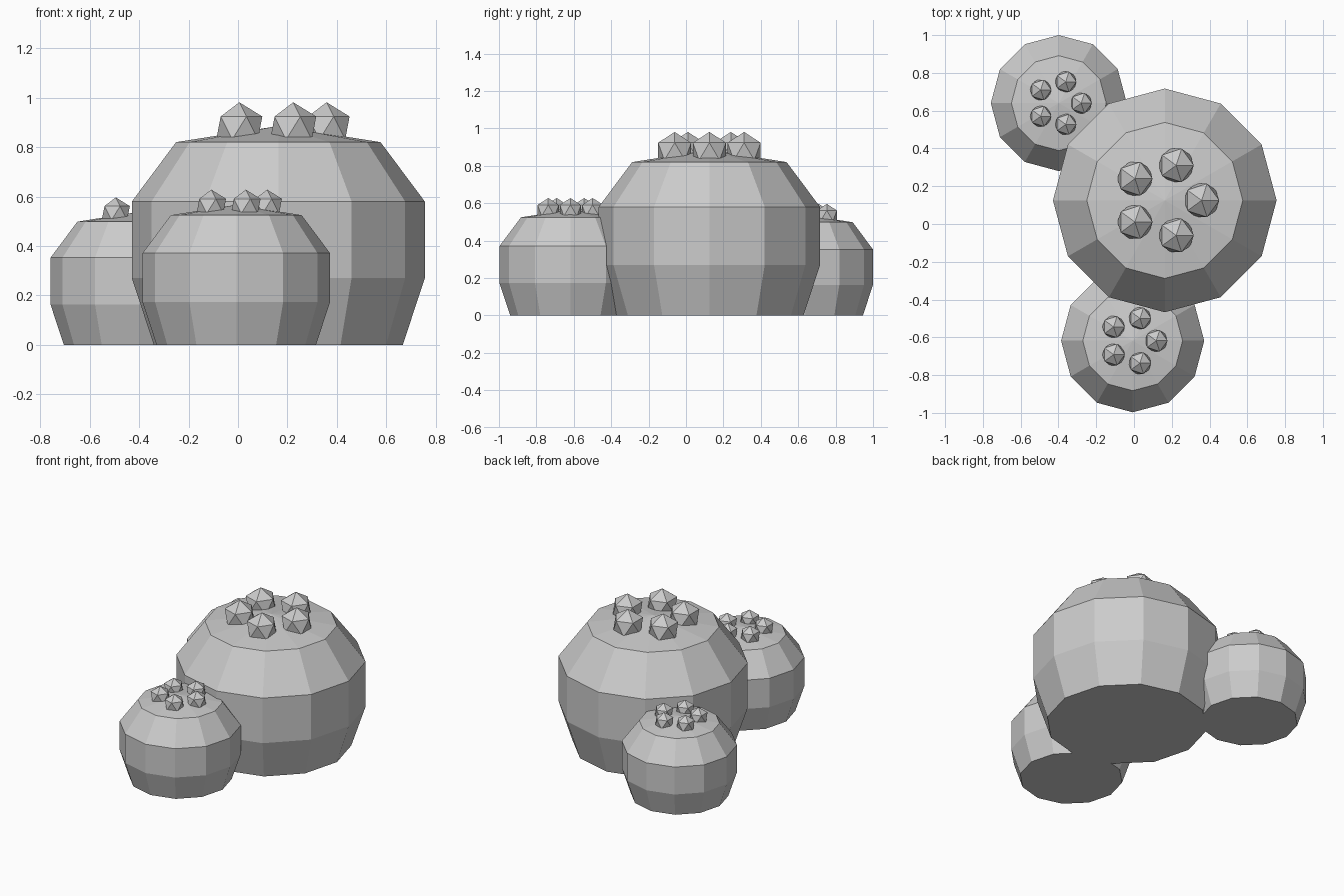
import bpy, bmesh
from math import cos, sin, tau
from mathutils import Matrix, Vector

cube = bpy.data.objects.get("Cube")
if cube:
    bpy.data.objects.remove(cube)

grey = bpy.data.materials.new("plain_grey")
grey.use_nodes = True
colour = (0.6, 0.6, 0.6, 1)
grey.diffuse_color = colour
grey.node_tree.nodes["Principled BSDF"].inputs["Base Color"].default_value = colour

# Radius and height of the largest body, bottom centre to crown
PROFILE = [(0, 0), (0.503, 0), (0.592, 0.27), (0.592, 0.58), (0.413, 0.82), (0, 0.885)]
SIDES = 12


def finish(bm, name, location, scale):
    bmesh.ops.recalc_face_normals(bm, faces=bm.faces)
    mesh = bpy.data.meshes.new(name)
    bm.to_mesh(mesh)
    bm.free()
    mesh.materials.append(grey)
    obj = bpy.data.objects.new(name, mesh)
    obj.location = location
    obj.scale = (scale,) * 3
    bpy.context.collection.objects.link(obj)
    return obj


def body(name, location, scale):
    """Twelve-sided lathed barrel with a shallow cone on top."""
    bm = bmesh.new()
    verts = [bm.verts.new((r, 0, z)) for r, z in PROFILE]
    edges = [bm.edges.new(pair) for pair in zip(verts, verts[1:])]
    bmesh.ops.spin(bm, geom=verts + edges, cent=(0, 0, 0), axis=(0, 0, 1),
                   angle=tau, steps=SIDES, use_duplicate=False)
    bmesh.ops.remove_doubles(bm, verts=bm.verts, dist=0.001)
    return finish(bm, name, location, scale)


def blossoms(name, location, scale):
    """Ring of five faceted buds sunk into the crown."""
    bm = bmesh.new()
    for i in range(5):
        a = tau * i / 5
        centre = Vector((0.195 * cos(a), 0.195 * sin(a), 0.877))
        bmesh.ops.create_icosphere(bm, subdivisions=1, radius=0.104,
                                   matrix=Matrix.Translation(centre))
    return finish(bm, name, location, scale)


# Large plant in the middle, with a small one in front and another behind
for label, x, y, size in (("large", 0.163, 0.125, 1),
                          ("front", -0.007, -0.618, 0.64),
                          ("back", -0.398, 0.64, 0.608)):
    body(label + "_cactus_body", (x, y, 0), size)
    blossoms(label + "_cactus_blossoms", (x, y, 0), size)
